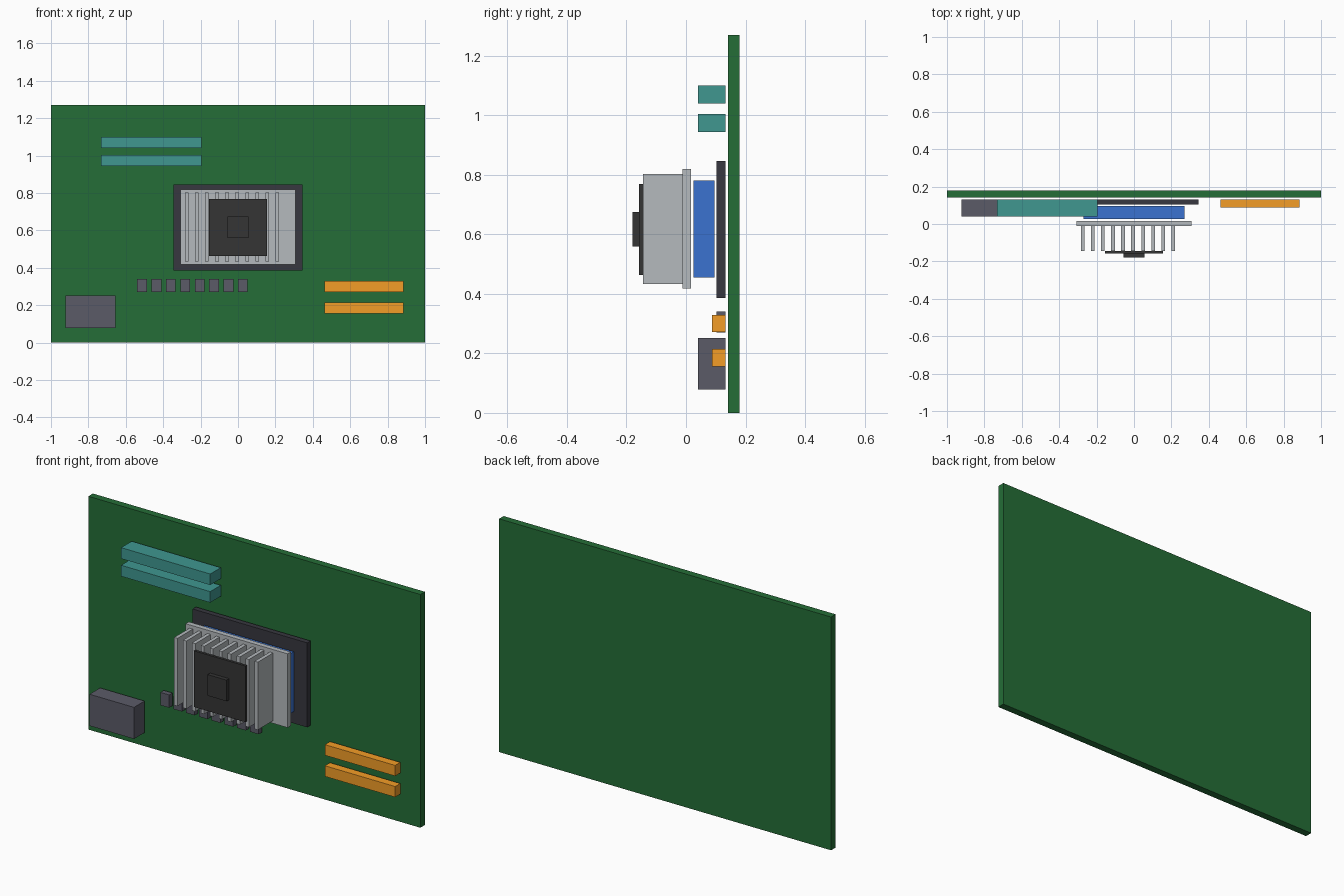
import bpy

if "Cube" in bpy.data.objects:
    bpy.data.objects.remove(bpy.data.objects["Cube"])


def material(name, color):
    mat = bpy.data.materials.new(name)
    mat.diffuse_color = (*color, 1)
    mat.use_nodes = True
    mat.node_tree.nodes["Principled BSDF"].inputs["Base Color"].default_value = mat.diffuse_color
    return mat


GREEN = material("board_green", (0.018, 0.155, 0.038))
TEAL = material("slot_teal", (0.05, 0.31, 0.28))
ORANGE = material("slot_orange", (0.90, 0.34, 0.02))
BLUE = material("chip_blue", (0.043, 0.17, 0.63))
METAL = material("heatsink_metal", (0.46, 0.49, 0.51))
DARK = material("socket_dark", (0.038, 0.038, 0.05))
BLACK = material("fan_black", (0.035, 0.035, 0.035))
GREY = material("component_grey", (0.105, 0.105, 0.137))


def box(name, x, y, z, mat):
    """Box from (min, max) ranges along each axis."""
    spans = (x, y, z)
    bpy.ops.mesh.primitive_cube_add(size=1, location=[(a + b) / 2 for a, b in spans])
    ob = bpy.context.object
    ob.name = name
    ob.scale = [b - a for a, b in spans]
    bpy.ops.object.transform_apply(location=False, rotation=False, scale=True)
    ob.data.materials.append(mat)
    return ob


BACK = 0.132  # rear face of everything mounted in front of the board

# Circuit board
box("circuit_board", (-1, 1), (0.141, 0.18), (0, 1.27), GREEN)

# Processor socket and chip
box("processor_socket", (-0.345, 0.345), (0.103, BACK), (0.386, 0.846), DARK)
box("processor_chip", (-0.27, 0.27), (0.026, 0.095), (0.455, 0.781), BLUE)

# Heatsink base and fins
box("heatsink_base", (-0.307, 0.307), (-0.012, 0.016), (0.418, 0.82), METAL)
for i in range(10):
    cx = -0.274 + i * 0.0538
    box(f"heatsink_fin_{i + 1}", (cx - 0.01, cx + 0.01), (-0.144, -0.012), (0.433, 0.802), METAL)

# Fan plate and hub
box("fan_plate", (-0.155, 0.155), (-0.158, -0.144), (0.463, 0.769), BLACK)
box("fan_hub", (-0.057, 0.057), (-0.18, -0.158), (0.559, 0.674), BLACK)

# Memory and expansion slots
for i in range(2):
    z = 0.944 + i * 0.096
    box(f"memory_slot_{i + 1}", (-0.733, -0.196), (0.041, BACK), (z, z + 0.06), TEAL)
    z = 0.156 + i * 0.115
    box(f"expansion_slot_{i + 1}", (0.462, 0.885), (0.088, BACK), (z, z + 0.058), ORANGE)

# Capacitor row
for i in range(8):
    x = -0.539 + i * 0.077
    box(f"capacitor_{i + 1}", (x, x + 0.052), (0.103, BACK), (0.27, 0.34), GREY)

# Port block
box("port_block", (-0.923, -0.655), (0.041, BACK), (0.079, 0.251), GREY)
